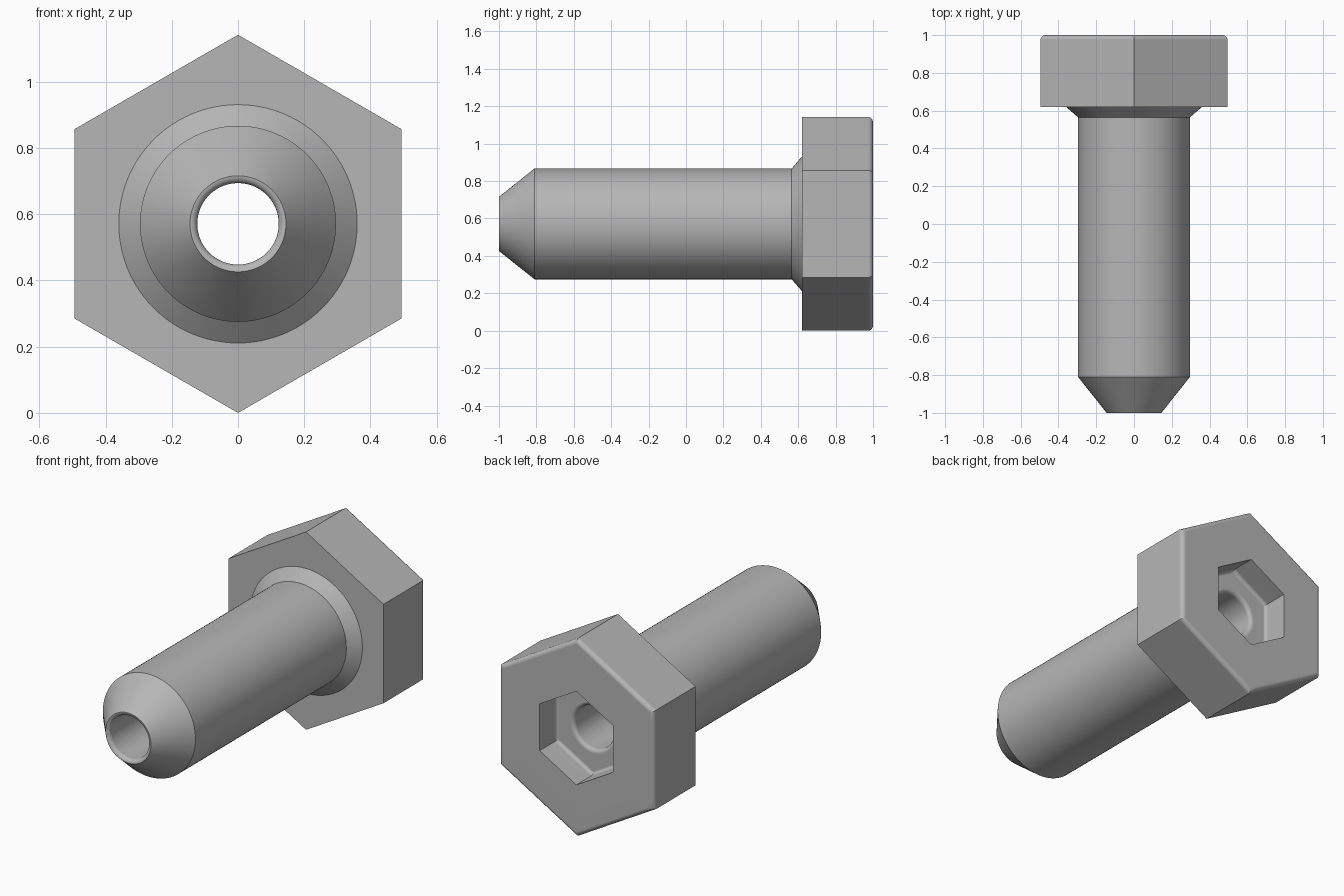
import bpy
import bmesh
import math

cube = bpy.data.objects.get("Cube")
if cube:
    bpy.data.objects.remove(cube, do_unlink=True)

SIDES = 96
AXIS_Z = 0.571
HOLE = 0.123
FLOOR = 0.845

steel = bpy.data.materials.new("grey steel")
steel.use_nodes = True
steel.diffuse_color = (0.47, 0.47, 0.47, 1)
steel.node_tree.nodes["Principled BSDF"].inputs["Base Color"].default_value = steel.diffuse_color


def ring_radius(radius, shape, degrees):
    if shape == "round":
        return radius
    # Hexagon with a corner pointing up
    offset = (degrees + 30) % 60 - 30
    return radius * math.cos(math.pi / 6) / math.cos(math.radians(offset))


def fillet(y, r, size_y, size_r, start, end, shape, steps=6):
    """Quarter-round run of (y, radius, shape) sections about a centre."""
    sections = []
    for i in range(steps + 1):
        a = math.radians(start + (end - start) * i / steps)
        sections.append((y + size_y * math.sin(a), r + size_r * math.cos(a), shape))
    return sections


def loft(name, sections):
    """Skin rings of round or hexagonal section along the y axis."""
    bm = bmesh.new()
    rings = []
    for y, r, shape in sections:
        ring = []
        for k in range(SIDES):
            deg = 360 * k / SIDES
            a = math.radians(deg)
            rad = ring_radius(r, shape, deg)
            ring.append(bm.verts.new((rad * math.cos(a), y, AXIS_Z + rad * math.sin(a))))
        rings.append(ring)
    for low, high in zip(rings, rings[1:]):
        for k in range(SIDES):
            n = (k + 1) % SIDES
            bm.faces.new((low[k], high[k], high[n], low[n]))
    mesh = bpy.data.meshes.new(name)
    bm.to_mesh(mesh)
    bm.free()
    mesh.materials.append(steel)
    obj = bpy.data.objects.new(name, mesh)
    bpy.context.collection.objects.link(obj)
    bpy.ops.object.select_all(action="DESELECT")
    obj.select_set(True)
    bpy.context.view_layer.objects.active = obj
    bpy.ops.object.shade_smooth_by_angle(angle=math.radians(28))
    normals = obj.modifiers.new("even shading", "WEIGHTED_NORMAL")
    normals.keep_sharp = True
    return obj


# Hex head: bearing face, sides, rounded back edge, hex socket with soft floor edge
head = [(0.62, 0.36, "round"), (0.62, 0.571, "hex")]
head += fillet(0.975, 0.542, 0.025, 0.029, 0, 90, "hex")
head += [(1.0, 0.27, "hex")]
head += fillet(FLOOR + 0.02, 0.25, 0.02, 0.02, 0, -90, "hex")
head += [(FLOOR, HOLE + 0.022, "round")]
loft("hex_head", head)

# Shank: bore with rounded ends, tapered tip, straight body, flared collar
shank = fillet(FLOOR - 0.022, HOLE + 0.022, 0.022, 0.022, 90, 180, "round")
shank += fillet(-0.978, HOLE + 0.022, 0.022, 0.022, 180, 270, "round")
shank += [(-0.81, 0.296, "round"), (0.565, 0.296, "round"), (0.62, 0.36, "round")]
loft("hollow_shank", shank)
